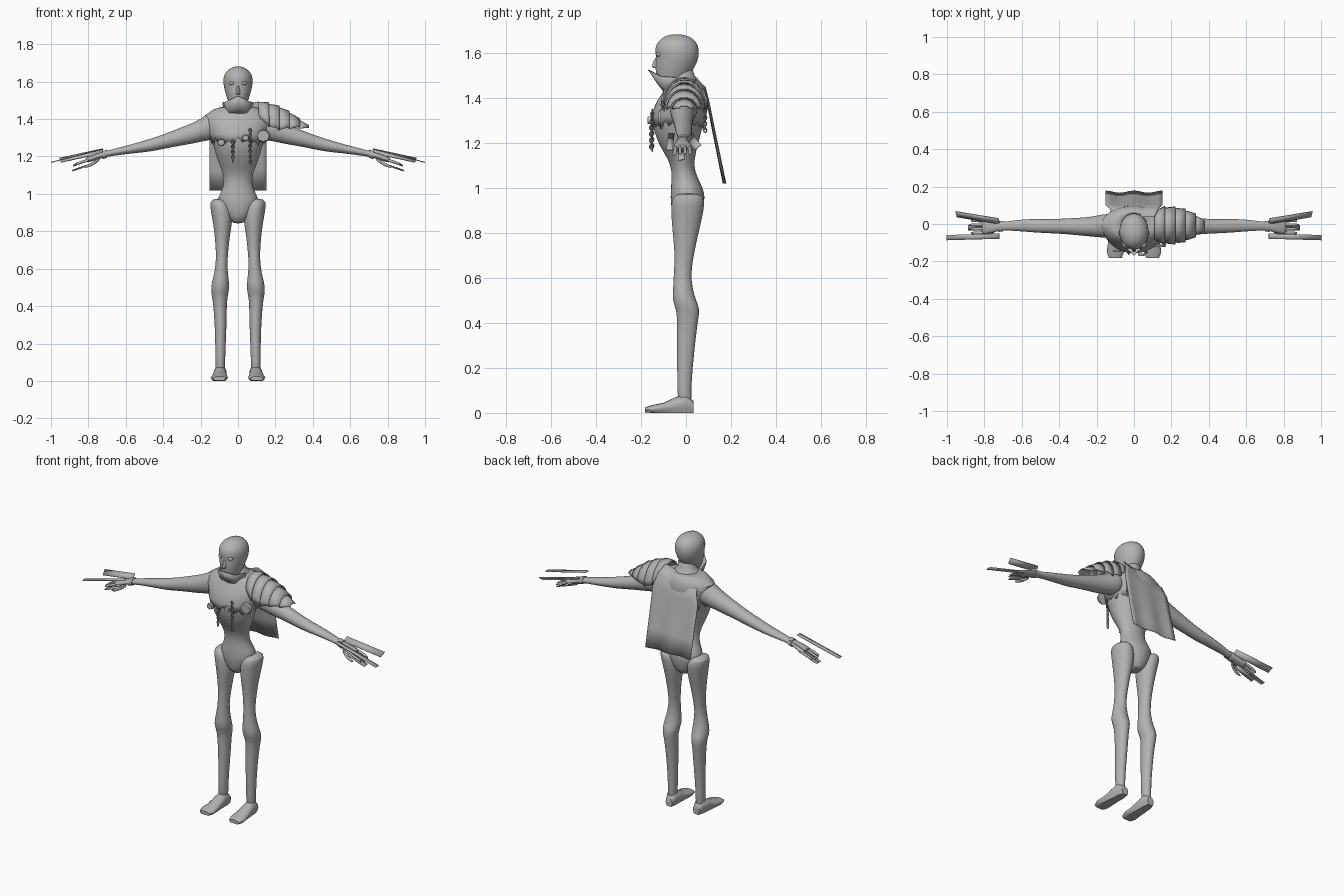
import bpy, bmesh, math
from mathutils import Vector, Matrix

grey = bpy.data.materials.new("plain grey")
grey.diffuse_color = (0.45, 0.45, 0.45, 1)


def finish(name, bm, subdiv=0, angle=50):
    bmesh.ops.recalc_face_normals(bm, faces=bm.faces[:])
    me = bpy.data.meshes.new(name)
    bm.to_mesh(me)
    bm.free()
    ob = bpy.data.objects.new(name, me)
    bpy.context.collection.objects.link(ob)
    me.materials.append(grey)
    if subdiv:
        ob.modifiers.new("smooth", 'SUBSURF').levels = subdiv
    bpy.ops.object.select_all(action='DESELECT')
    ob.select_set(True)
    bpy.context.view_layer.objects.active = ob
    bpy.ops.object.shade_smooth_by_angle(angle=math.radians(angle))
    return ob


def mirror(ob):
    m = ob.modifiers.new("mirror", 'MIRROR')
    m.use_mirror_merge = False
    return ob


def skin(bm, rings, closed=True, caps=True):
    vs = [[bm.verts.new(p) for p in r] for r in rings]
    n = len(vs[0])
    for a, b in zip(vs, vs[1:]):
        for i in range(n if closed else n - 1):
            j = (i + 1) % n
            bm.faces.new((a[i], a[j], b[j], b[i]))
    if closed and caps:
        bm.faces.new(vs[0])
        bm.faces.new(vs[-1])


def ellipse(axis, at, c1, r1, c2, r2, n=16):
    """Ring across one axis; the other two axes keep x, y, z order."""
    ring = []
    for i in range(n):
        a = 2 * math.pi * i / n
        p = [c1 + r1 * math.cos(a), c2 + r2 * math.sin(a)]
        p.insert(axis, at)
        ring.append(p)
    return ring


def loft(name, rings, subdiv=1):
    bm = bmesh.new()
    skin(bm, rings)
    return finish(name, bm, subdiv)


def zring(z, cx, rx, y0, y1, n=16):
    return ellipse(2, z, cx, rx, (y0 + y1) / 2, (y1 - y0) / 2, n)


def sheet(name, rows, thick=0.004):
    bm = bmesh.new()
    skin(bm, rows, closed=False)
    ob = finish(name, bm)
    ob.modifiers.new("thickness", 'SOLIDIFY').thickness = thick
    return ob


# torso from crotch to neck: height, half width, front, back
torso = [(.84, .03, -.04, .05), (.88, .07, -.06, .07), (.94, .105, -.07, .084),
         (.98, .11, -.068, .082), (1.02, .085, -.066, .065), (1.07, .074, -.063, .04),
         (1.12, .084, -.075, .036), (1.18, .11, -.115, .05), (1.25, .13, -.145, .07),
         (1.32, .15, -.15, .085), (1.38, .17, -.125, .095), (1.42, .17, -.1, .09),
         (1.45, .125, -.085, .075), (1.465, .065, -.07, .055), (1.5, .047, -.065, .035),
         (1.54, .045, -.065, .03)]
loft("torso", [zring(z, 0, r, a, b, 24) for z, r, a, b in torso])

# cropped vest with a ragged hem
hem = [1.27, 1.285, 1.26, 1.30, 1.275, 1.29]
rows = []
for k, (z, r, a, b) in enumerate([(1.27, .142, -.153, .08), (1.32, .155, -.156, .09),
                                  (1.38, .176, -.131, .1), (1.42, .176, -.106, .095),
                                  (1.452, .13, -.09, .08), (1.47, .07, -.076, .06)]):
    ring = zring(z, 0, r, a, b, 36)
    if k == 0:
        for i, p in enumerate(ring):
            p[2] = hem[i % 6]
    rows.append(ring)
bm = bmesh.new()
skin(bm, rows, caps=False)
finish("vest", bm).modifiers.new("thickness", 'SOLIDIFY').thickness = .006

# head
head = [(1.45, .03, -.11, -.03), (1.48, .05, -.13, 0), (1.52, .062, -.136, .03),
        (1.55, .071, -.138, .048), (1.58, .078, -.132, .057), (1.62, .081, -.142, .06),
        (1.65, .069, -.125, .045), (1.672, .044, -.1, .02), (1.682, .012, -.065, -.025)]
loft("head", [zring(z, 0, r, a, b, 20) for z, r, a, b in head])
loft("nose", [zring(1.53, 0, .014, -.152, -.11, 8), zring(1.54, 0, .014, -.155, -.11, 8),
              zring(1.585, 0, .008, -.138, -.11, 8)])
bm = bmesh.new()
bmesh.ops.create_uvsphere(bm, u_segments=12, v_segments=8, radius=1,
                          matrix=Matrix.Translation((.032, -.121, 1.592)) @ Matrix.Diagonal((.016, .012, .01, 1)))
mirror(finish("eye", bm))

# pointed collar standing in front of the chin
sheet("collar", [[(-.08, -.04, 1.49), (-.06, -.11, 1.495), (0, -.165, 1.525), (.06, -.11, 1.495), (.08, -.04, 1.49)],
                 [(-.075, -.04, 1.46), (-.05, -.1, 1.45), (0, -.125, 1.465), (.05, -.1, 1.45), (.075, -.04, 1.46)],
                 [(-.065, -.04, 1.43), (-.04, -.085, 1.42), (0, -.09, 1.42), (.04, -.085, 1.42), (.065, -.04, 1.43)]])

# legs and feet
leg = [(.03, .095, .028, -.035, .03), (.1, .095, .025, -.04, .02), (.3, .092, .032, -.04, .04),
       (.42, .097, .037, -.04, .055), (.46, .097, .045, -.045, .064), (.5, .096, .051, -.062, .045),
       (.55, .092, .042, -.058, .03), (.62, .088, .03, -.055, .022), (.7, .085, .034, -.05, .035),
       (.78, .084, .041, -.058, .052), (.86, .082, .055, -.066, .072), (.93, .09, .06, -.068, .085),
       (.96, .102, .048, -.06, .08), (.975, .105, .02, -.03, .05)]
mirror(loft("leg", [zring(*r) for r in leg]))
foot = [(.034, .093, .022, 0, .05), (0, .095, .034, 0, .085), (-.05, .097, .036, 0, .068),
        (-.1, .098, .041, 0, .045), (-.15, .1, .046, 0, .035), (-.182, .1, .034, .002, .024)]
rows = []
for y, cx, rx, z0, z1 in foot:
    ring = ellipse(1, y, cx, rx, (z0 + z1) / 2, (z1 - z0) / 2)
    rows.append([(x, yy, z0 if z < z0 + .25 * (z1 - z0) else z) for x, yy, z in ring])
mirror(loft("foot", rows, 0))

# arm: x, centre y, half depth, low z, high z
arm = [(.1, -.005, .06, 1.3, 1.43), (.15, -.01, .065, 1.285, 1.435), (.19, -.012, .06, 1.28, 1.41),
       (.24, -.015, .052, 1.268, 1.38), (.32, -.013, .046, 1.255, 1.35), (.4, -.012, .04, 1.24, 1.318),
       (.47, -.012, .038, 1.225, 1.295), (.55, -.008, .036, 1.218, 1.27), (.63, -.008, .03, 1.208, 1.25),
       (.71, -.012, .02, 1.198, 1.228), (.75, -.014, .032, 1.183, 1.218), (.8, -.015, .04, 1.168, 1.2),
       (.815, -.015, .036, 1.17, 1.192)]
mirror(loft("arm", [ellipse(0, x, y, r, (a + b) / 2, (b - a) / 2) for x, y, r, a, b in arm]))


def tube(bm, pts, r, n=8):
    skin(bm, [ellipse(0, x, y, r * s, z, r * s, n)
              for (x, y, z), s in zip(pts, (1, 1, .9, .4))])


# fingers and thumb
bm = bmesh.new()
for i in range(4):
    y = -.044 + .02 * i
    e = .89 - .012 * abs(i - 1.5)
    tube(bm, [(.79, y, 1.183), (.83, y * 1.1, 1.172), (.87, y * 1.1, 1.158), (e, y * 1.1, 1.148)], .009)
tube(bm, [(.735, -.03, 1.19), (.77, -.05, 1.165), (.8, -.054, 1.15), (.825, -.054, 1.142)], .011)
mirror(finish("fingers", bm, 1))

# flat blades fixed around each wrist
for name, a, b, w in (("front_blade", (.72, -.065, 1.238), (1.0, -.073, 1.166), (0, .028, 0)),
                      ("rear_blade", (.72, .016, 1.228), (.95, .054, 1.178), (.008, .03, .022)),
                      ("lower_blade", (.76, -.02, 1.165), (.885, -.02, 1.122), (0, .03, .004))):
    a, b, w = Vector(a), Vector(b), Vector(w) / 2
    mirror(sheet(name, [[a - w, a + w], [b - w, b + w]], .005))

# bracer band
mirror(loft("wrist_band", [ellipse(0, .7, -.012, .027, 1.215, .022),
                           ellipse(0, .725, -.013, .03, 1.207, .022)], 0))

# layered shoulder guard on one side: x, crest z, half depth, drop
guard = [(.11, 1.495, .08, .08), (.16, 1.485, .097, .12), (.215, 1.468, .096, .125),
         (.27, 1.44, .085, .09), (.325, 1.402, .06, .05), (.38, 1.36, .02, .012)]
for k, (g, h) in enumerate(zip(guard, guard[1:])):
    rows = []
    for t, lift in ((0, -.004), (.5, .002), (1.12 if k < 4 else 1, .006)):
        x, z, d, drop = [p + (q - p) * t for p, q in zip(g, h)]
        rows.append([(x, -.008 + (d + lift) * math.sin(a), z + lift - drop * (1 - math.cos(a)))
                     for a in [math.pi / 2 * (i / 6 - 1) for i in range(13)]])
    sheet("shoulder_plate", rows, .006)

# back cape, slightly wavy
rows = []
for y, z in ((.045, 1.465), (.09, 1.42), (.108, 1.35), (.13, 1.24), (.153, 1.13), (.176, 1.02)):
    s = (1.465 - z) / .445
    w = .11 + .043 * min(1, s * 5)
    rows.append([(w * (i / 6 - 1), y + .006 * s * math.cos(i * math.pi / 3) - .003,
                  z + .03 * (i / 6 - 1) * (1 - s)) for i in range(13)])
sheet("cape", rows)


# hanging chains of alternating links
def chain(name, x, y, z0, z1, slope=0):
    bm = bmesh.new()
    count = int((z1 - z0) / .014)
    for k in range(count):
        m = (Matrix.Translation((x, y + slope * k, z1 - .014 * k)) @
             Matrix.Rotation(math.pi / 2 * (k % 2), 4, 'Z'))
        n = 8
        rings = []
        for i in range(n):
            a = 2 * math.pi * i / n
            d = Vector((math.cos(a) * .007, 0, math.sin(a) * .01))
            out = d.normalized() * .003
            rings.append([m @ (d + out * math.cos(b) + Vector((0, .003 * math.sin(b), 0)))
                          for b in (0, math.pi / 2, math.pi, 3 * math.pi / 2)])
        skin(bm, rings + rings[:1], caps=False)
    finish(name, bm)


chain("chest_chain", -.028, -.155, 1.165, 1.28)
chain("chest_chain", .066, -.15, 1.15, 1.34)
chain("back_chain", .12, .085, 1.24, 1.41)

# round chest badge and small buckles
for name, x, y, z, r in (("chest_disc", .135, -.11, 1.31, .036), ("buckle", -.09, -.138, 1.275, .02),
                         ("buckle", .04, -.158, 1.3, .018)):
    loft(name, [ellipse(1, y, x, r * 1.05, z, r, 8), ellipse(1, y - .012, x, r * .9, z, r * .85, 8)], 0)
